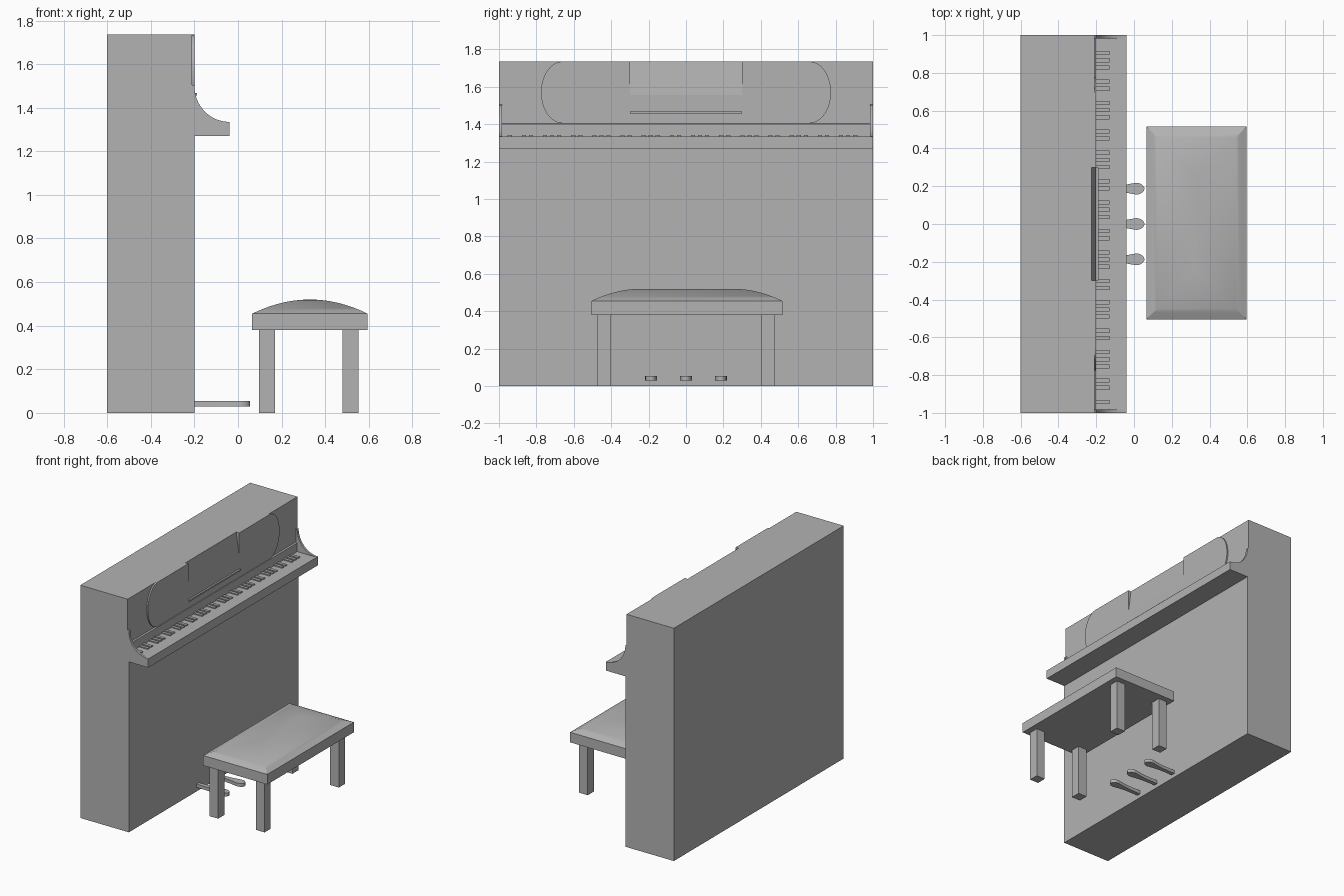
import bpy, bmesh, math

if "Cube" in bpy.data.objects:
    bpy.data.objects.remove(bpy.data.objects["Cube"])

grey = bpy.data.materials.new("plain grey")
grey.use_nodes = True
GREY = (0.45, 0.45, 0.45, 1)
grey.diffuse_color = GREY
grey.node_tree.nodes["Principled BSDF"].inputs["Base Color"].default_value = GREY


def finish(name, bm, smooth=False):
    bmesh.ops.recalc_face_normals(bm, faces=bm.faces)
    mesh = bpy.data.meshes.new(name)
    bm.to_mesh(mesh)
    bm.free()
    ob = bpy.data.objects.new(name, mesh)
    bpy.context.collection.objects.link(ob)
    mesh.materials.append(grey)
    if smooth:
        bpy.ops.object.select_all(action='DESELECT')
        ob.select_set(True)
        bpy.context.view_layer.objects.active = ob
        bpy.ops.object.shade_smooth_by_angle(angle=math.radians(30))
    return ob


def add_prism(bm, pts, offset):
    """Extrude a planar outline by an offset vector."""
    face = bm.faces.new([bm.verts.new(p) for p in pts])
    new = bmesh.ops.extrude_face_region(bm, geom=[face], use_keep_orig=True)
    verts = [v for v in new["geom"] if isinstance(v, bmesh.types.BMVert)]
    bmesh.ops.translate(bm, verts=verts, vec=offset)


def prism(name, pts, offset, smooth=False):
    bm = bmesh.new()
    add_prism(bm, pts, offset)
    return finish(name, bm, smooth)


def add_box(bm, x, y, z):
    add_prism(bm, [(x[0], y[0], z[0]), (x[1], y[0], z[0]),
                   (x[1], y[1], z[0]), (x[0], y[1], z[0])], (0, 0, z[1] - z[0]))


def box(name, x, y, z):
    bm = bmesh.new()
    add_box(bm, x, y, z)
    return finish(name, bm)


TOP, FRONT, BACK_PANEL = 1.735, -0.2, -0.21
SHELF = 1.335

# Case: one side profile, slightly set back above the keyboard,
# split in three so the music rest can lean into the middle
profile = [(-0.6, 0), (FRONT, 0), (FRONT, 1.4), (BACK_PANEL, 1.405), (BACK_PANEL, TOP), (-0.6, TOP)]
rest = profile[:4] + [(BACK_PANEL, 1.63), (-0.224, TOP), (-0.6, TOP)]
for name, outline, y0, y1 in (("case_right", profile, -1, -0.3),
                              ("case_middle", rest, -0.3, 0.3),
                              ("case_left", profile, 0.3, 1)):
    prism(name, [(x, y0, z) for x, z in outline], (0, y1 - y0, 0))

# Raised upper panel with rounded ends, and a leaning rest in its middle
mid, half = 1.57, 0.165
for side, name in ((-1, "panel_right"), (1, "panel_left")):
    pts = [(BACK_PANEL, side * 0.3, mid - half)]
    for i in range(25):
        a = math.pi * (i / 24 - 0.5)
        pts.append((BACK_PANEL, side * (0.66 + 0.115 * math.cos(a)), mid + half * math.sin(a)))
    pts.append((BACK_PANEL, side * 0.3, TOP))
    prism(name, pts, (FRONT - BACK_PANEL, 0, 0), True)
prism("music_rest", [(BACK_PANEL, -0.3, 1.405), (FRONT, -0.3, 1.405),
                     (FRONT, -0.3, 1.555), (BACK_PANEL, -0.3, 1.63)], (0, 0.6, 0))
box("music_ledge", (FRONT, -0.187), (-0.3, 0.3), (1.457, 1.468))

# Keyboard shelf and curved cheeks
box("key_shelf", (FRONT, -0.04), (-1, 1), (1.27, SHELF))
arc = [(-0.04 - 0.16 * math.cos(t), 1.5 - 0.165 * math.sin(t))
       for t in (math.pi / 2 * i / 16 for i in range(16))]
for side, name in ((-1, "cheek_right"), (1, "cheek_left")):
    pts = [(BACK_PANEL, SHELF), (BACK_PANEL, 1.505)] + arc + [(-0.045, SHELF)]
    prism(name, [(x, side, z) for x, z in pts], (0, -side * 0.017, 0), True)

# Black keys, in groups of two and three
bm = bmesh.new()
WHITE = 1.96 / 52
for i in range(51):
    if i % 7 in (0, 2, 3, 5, 6):
        y = -0.98 + WHITE * (i + 1)
        add_box(bm, (FRONT, -0.13), (y - 0.011, y + 0.011), (SHELF, SHELF + 0.008))
finish("black_keys", bm)

# Pedals: slim arm widening to a rounded tip
for y, name in ((-0.187, "pedal_right"), (0, "pedal_middle"), (0.187, "pedal_left")):
    side = [(FRONT, 0.015), (-0.1, 0.016), (-0.04, 0.022)]
    side += [(0.01 + 0.045 * math.sin(a), 0.031 * math.cos(a))
             for a in (math.pi / 2 * i / 8 for i in range(9))]
    pts = [(x, y - w, 0.03) for x, w in side] + [(x, y + w, 0.03) for x, w in side[-2::-1]]
    prism(name, pts, (0, 0, 0.025), True)

# Bench frame and legs
X0, X1, Y0, Y1 = 0.065, 0.595, -0.505, 0.515
box("bench_frame", (X0, X1), (Y0, Y1), (0.38, 0.455))
for x, xn in ((0.097, "back"), (0.48, "front")):
    for y, yn in ((-0.475, "right"), (0.4, "left")):
        box(f"bench_leg_{xn}_{yn}", (x, x + 0.072), (y, y + 0.072), (0, 0.38))

# Bench cushion: nested rectangles rising in an arc to a ridge
bm = bmesh.new()
STEPS, reach = 14, (X1 - X0) / 2
previous = None
for i in range(STEPS + 1):
    t = i / STEPS
    d = reach * t
    z = 0.455 + 0.065 * (1 - (1 - t) ** 2)
    ring = [bm.verts.new((x, y, z)) for x, y in ((X0 + d, Y0 + d), (X1 - d, Y0 + d),
                                                 (X1 - d, Y1 - d), (X0 + d, Y1 - d))]
    if previous:
        for k in range(4):
            bm.faces.new((previous[k], previous[k - 3], ring[k - 3], ring[k]))
    previous = ring
bmesh.ops.remove_doubles(bm, verts=bm.verts, dist=0.0005)
finish("bench_cushion", bm, True)
